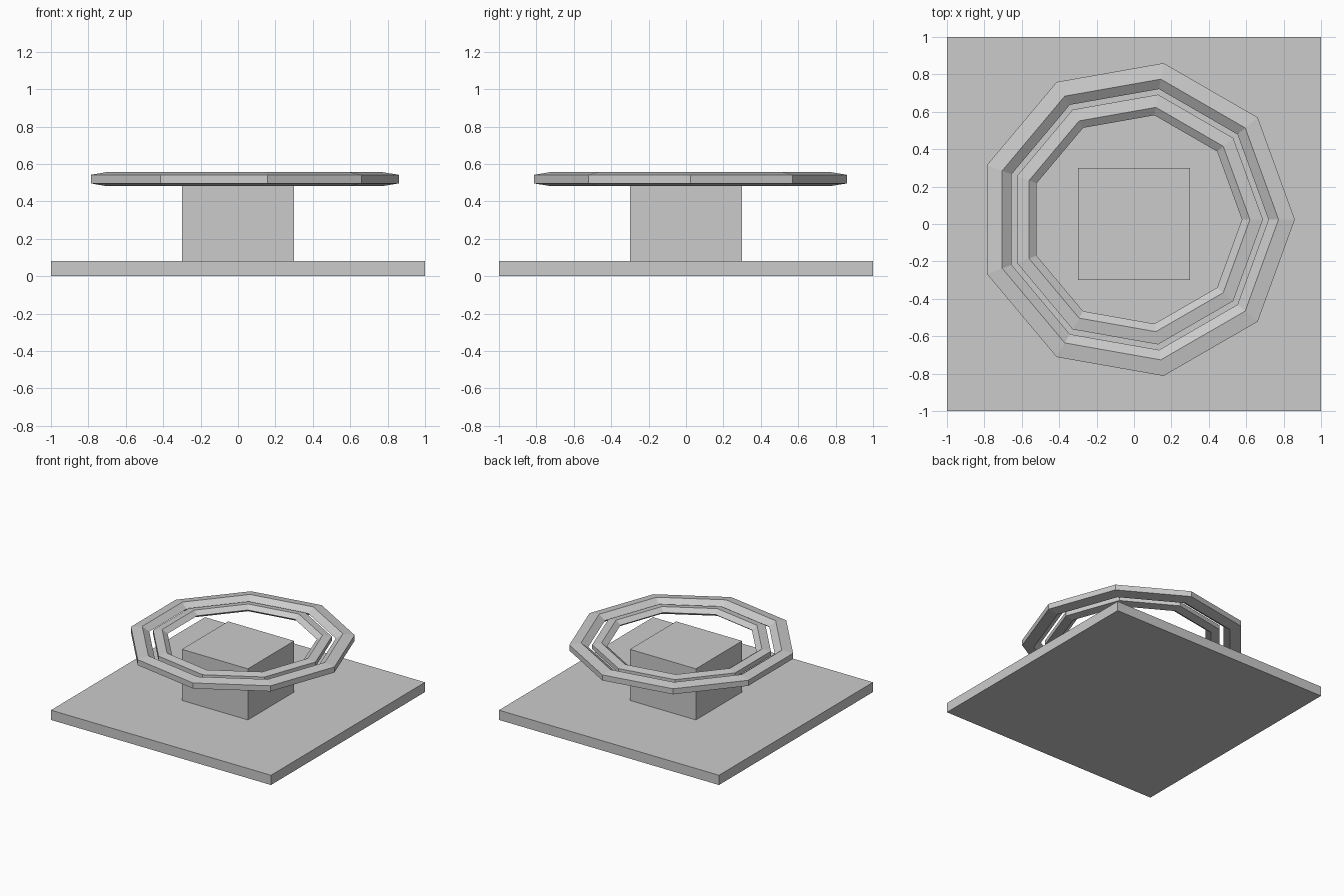
import bpy
from math import cos, sin, tau, pi

if "Cube" in bpy.data.objects:
    bpy.data.objects.remove(bpy.data.objects["Cube"])


def box(name, half, z0, z1):
    bpy.ops.mesh.primitive_cube_add(size=1, location=(0, 0, (z0 + z1) / 2))
    ob = bpy.context.object
    ob.name = name
    ob.scale = (2 * half, 2 * half, z1 - z0)
    return ob


def ring(name, major, minor, center, sides=9, section=5):
    # Flattened torus whose pentagon section points inward
    verts, faces = [], []
    for i in range(sides):
        a = tau * i / sides
        for j in range(section):
            b = pi + tau * j / section
            r = major + minor * cos(b)
            verts.append((r * cos(a), r * sin(a), minor * 0.5 * sin(b)))
    for i in range(sides):
        n = (i + 1) % sides
        for j in range(section):
            k = (j + 1) % section
            faces.append((i * section + j, n * section + j,
                          n * section + k, i * section + k))
    mesh = bpy.data.meshes.new(name)
    mesh.from_pydata(verts, [], faces)
    ob = bpy.data.objects.new(name, mesh)
    ob.location = center
    bpy.context.collection.objects.link(ob)
    return ob


# Square base and central block
box("base_plate", 1.0, 0.0, 0.08)
box("center_block", 0.3, 0.08, 0.5)

# Two concentric nine-sided rings around the block top
center = (0.011, 0.024, 0.519)
ring("outer_ring", 0.786, 0.078, center)
ring("inner_ring", 0.628, 0.062, center)
